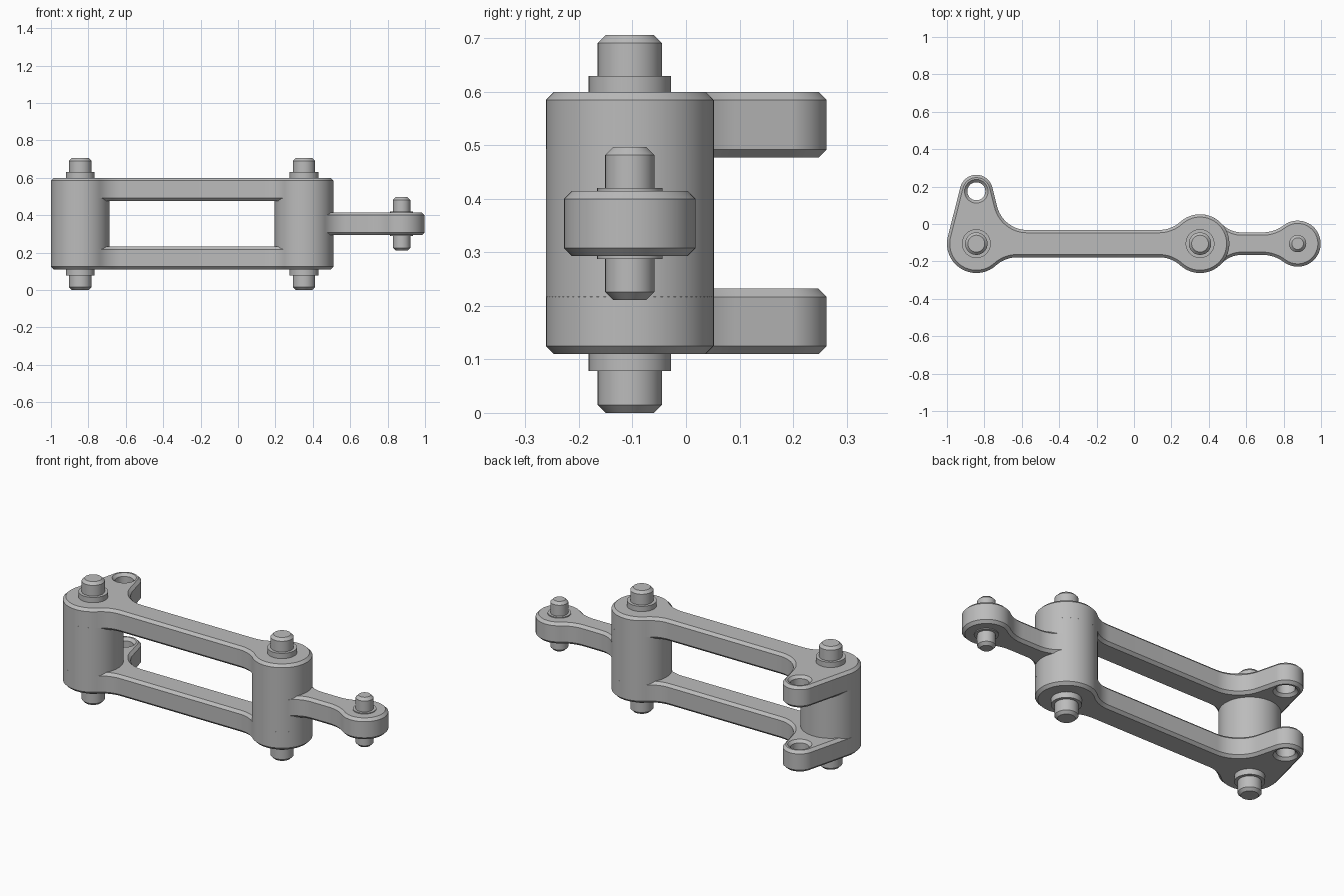
import bpy, bmesh
from math import sin, cos, asin, sqrt, radians, degrees, ceil

if "Cube" in bpy.data.objects:
    bpy.data.objects.remove(bpy.data.objects["Cube"])

grey = bpy.data.materials.new("light grey")
grey.use_nodes = True
grey.diffuse_color = (0.5, 0.5, 0.5, 1)
grey.node_tree.nodes["Principled BSDF"].inputs["Base Color"].default_value = grey.diffuse_color

Y = -0.105                                 # common centre line
XA, XB, XC = -0.843, 0.353, 0.875          # joint axes
R, RC, R_EAR, Y_EAR = 0.157, 0.123, 0.088, 0.175
CH = 0.015                                 # chamfer


def outline(arcs, inset):
    """Chain of arcs (x, y, radius, start, end); falling angles are concave."""
    pts = []
    for x, y, r, a0, a1 in arcs:
        r -= inset if a1 > a0 else -inset
        n = max(2, ceil(abs(a1 - a0) / 5))
        for i in range(n + 1):
            a = radians(a0 + (a1 - a0) * i / n)
            p = (x + r * cos(a), y + r * sin(a))
            if not pts or min(abs(p[0] - q[0]) + abs(p[1] - q[1]) for q in (pts[-1], pts[0])) > 1e-5:
                pts.append(p)
    return pts


def solid(name, arcs, sections):
    """Loft an outline through (z, inset) sections and cap both ends."""
    bm = bmesh.new()
    rings = [[bm.verts.new((x, y, z)) for x, y in outline(arcs, d)] for z, d in sections]
    for low, high in zip(rings, rings[1:]):
        for i in range(len(low)):
            bm.faces.new((low[i - 1], low[i], high[i], high[i - 1]))
    bm.faces.new(rings[0][::-1])
    bm.faces.new(rings[-1])
    bmesh.ops.recalc_face_normals(bm, faces=bm.faces)
    mesh = bpy.data.meshes.new(name)
    bm.to_mesh(mesh)
    bm.free()
    mesh.materials.append(grey)
    ob = bpy.data.objects.new(name, mesh)
    bpy.context.collection.objects.link(ob)
    return ob


def chamfered(z0, z1):
    return [(z0, CH), (z0 + CH, 0), (z1 - CH, 0), (z1, CH)]


def disc(x, y, r):
    return [(x, y, r, 0, 360)]


def fillet(r, blend, half):
    """Offset and angle of a blend circle between a boss and a bar edge."""
    h = half + blend
    return sqrt((r + blend) ** 2 - h * h), h, degrees(asin(h / (r + blend)))


def select_only(ob):
    bpy.ops.object.select_all(action='DESELECT')
    ob.select_set(True)
    bpy.context.view_layer.objects.active = ob


# Arm outline: two bosses, a bar and a tapered ear
W, F, G = 0.073, 0.17, 0.165
dx, h, al = fillet(R, F, W)
s = (R - R_EAR) / (Y_EAR - Y)
tilt = degrees(asin(s))
gx = XA + (R + G - (W + G) * s) / cos(asin(s))
arm = [
    (gx, Y + W + G, G, 270, 180 + tilt),
    (XA, Y_EAR, R_EAR, tilt, 180 - tilt),
    (XA, Y, R, 180 - tilt, 360 - al),
    (XA + dx, Y - h, F, 180 - al, 90),
    (XB - dx, Y - h, F, 90, al),
    (XB, Y, R, 180 + al, 540 - al),
    (XB - dx, Y + h, F, 360 - al, 270),
]
parts = []
for name, z0, z1 in (("lower_arm", 0.11, 0.232), ("upper_arm", 0.477, 0.6)):
    ob = solid(name, arm, chamfered(z0, z1))
    # Countersunk ear hole
    cutter = solid("hole_cutter", disc(XA, Y_EAR, 0.048),
                   [(z0 - 0.01, -0.025), (z0 + CH, 0), (z1 - CH, 0), (z1 + 0.01, -0.025)])
    cutter.hide_render = True
    mod = ob.modifiers.new("hole", 'BOOLEAN')
    mod.operation, mod.solver, mod.object = 'DIFFERENCE', 'EXACT', cutter
    select_only(ob)
    bpy.ops.object.modifier_apply(modifier=mod.name)
    bpy.data.objects.remove(cutter)
    parts.append(ob)

# Barrels and stepped pins at both main joints
for side, x in (("right", XA), ("left", XB)):
    parts.append(solid(side + "_barrel", disc(x, Y, R), [(0.216, 0), (0.493, 0)]))
    parts.append(solid(side + "_pin", disc(x, Y, 0.077),
                       [(0, 0.032), (CH, 0.017), (0.078, 0.017), (0.078, 0),
                        (0.63, 0), (0.63, 0.017), (0.706 - CH, 0.017), (0.706, 0.032)]))

# End link with waisted neck
N, FB, FC = 0.06, 0.15, 0.19
bx, bh, ba = fillet(R, FB, N)
cx, ch, ca = fillet(RC, FC, N)
link = [
    (XB + bx, Y - bh, FB, 180 - ba, 90),
    (XC - cx, Y - ch, FC, 90, ca),
    (XC, Y, RC, 180 + ca, 540 - ca),
    (XC - cx, Y + ch, FC, 360 - ca, 270),
    (XB + bx, Y + bh, FB, 270, 180 + ba),
]
parts.append(solid("end_link", link, chamfered(0.293, 0.415)))
parts.append(solid("end_pin", disc(XC, Y, 0.061),
                   [(0.211, 0.03), (0.226, 0.015), (0.288, 0.015), (0.288, 0),
                    (0.42, 0), (0.42, 0.015), (0.482, 0.015), (0.497, 0.03)]))

for ob in parts:
    select_only(ob)
    bpy.ops.object.shade_smooth_by_angle(angle=radians(30))
